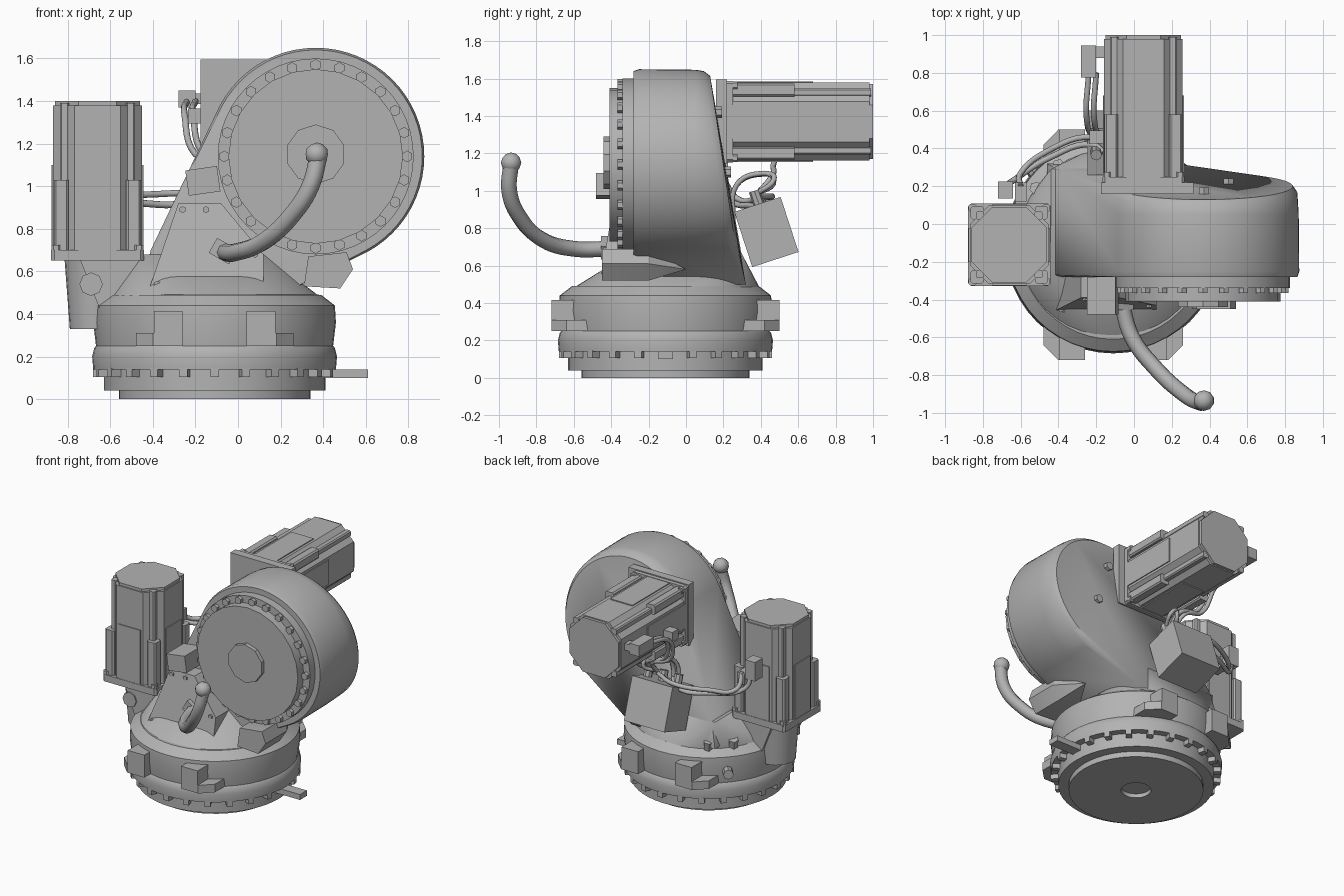
import bpy, bmesh
from math import cos, sin, pi, radians
from mathutils import Vector, Matrix

if "Cube" in bpy.data.objects:
    bpy.data.objects.remove(bpy.data.objects["Cube"], do_unlink=True)

grey = bpy.data.materials.new("cast_grey")
grey.use_nodes = True
grey.diffuse_color = (0.45, 0.45, 0.45, 1)
grey.node_tree.nodes["Principled BSDF"].inputs["Base Color"].default_value = (0.45, 0.45, 0.45, 1)

BASE = Vector((-0.11, -0.11, 0))
HUB = Vector((0.365, 0, 1.14))


def finish(name, bm, angle=30):
    bmesh.ops.recalc_face_normals(bm, faces=bm.faces)
    mesh = bpy.data.meshes.new(name)
    bm.to_mesh(mesh)
    bm.free()
    mesh.materials.append(grey)
    ob = bpy.data.objects.new(name, mesh)
    bpy.context.collection.objects.link(ob)
    bpy.ops.object.select_all(action="DESELECT")
    ob.select_set(True)
    bpy.context.view_layer.objects.active = ob
    bpy.ops.object.shade_smooth_by_angle(angle=radians(angle))


def box(name, center, size, rot=(0, 0, 0)):
    bm = bmesh.new()
    turn = Matrix.Identity(4)
    for angle, axis in zip(rot, "XYZ"):
        turn = Matrix.Rotation(radians(angle), 4, axis) @ turn
    mat = Matrix.Translation(center) @ turn @ Matrix.Diagonal((*size, 1))
    bmesh.ops.create_cube(bm, size=1, matrix=mat)
    finish(name, bm)


def cyl(name, start, end, r, sides=32, r2=None):
    start, end = Vector(start), Vector(end)
    axis = end - start
    mat = Matrix.Translation((start + end) / 2) @ axis.to_track_quat("Z", "Y").to_matrix().to_4x4()
    bm = bmesh.new()
    bmesh.ops.create_cone(bm, cap_ends=True, segments=sides, radius1=r,
                          radius2=r if r2 is None else r2, depth=axis.length, matrix=mat)
    finish(name, bm)


def hull(name, points, angle=30):
    bm = bmesh.new()
    for p in points:
        bm.verts.new(p)
    bmesh.ops.convex_hull(bm, input=bm.verts)
    loose = [v for v in bm.verts if not v.link_faces]
    bmesh.ops.delete(bm, geom=loose, context="VERTS")
    bmesh.ops.dissolve_limit(bm, angle_limit=0.01, verts=bm.verts, edges=bm.edges)
    finish(name, bm, angle)


def lathe(name, profile, center, steps=48):
    bm = bmesh.new()
    verts = [bm.verts.new((r, 0, z)) for r, z in profile]
    edges = [bm.edges.new(pair) for pair in zip(verts, verts[1:])]
    bmesh.ops.spin(bm, geom=verts + edges, axis=(0, 0, 1), cent=(0, 0, 0), angle=2 * pi, steps=steps)
    bmesh.ops.remove_doubles(bm, verts=bm.verts, dist=0.0005)
    bmesh.ops.translate(bm, verts=bm.verts, vec=center)
    finish(name, bm)


def tube(name, points, r):
    curve = bpy.data.curves.new(name, "CURVE")
    curve.dimensions = "3D"
    curve.bevel_depth = r
    curve.bevel_resolution = 2
    curve.resolution_u = 6
    curve.use_fill_caps = True
    spline = curve.splines.new("BEZIER")
    spline.bezier_points.add(len(points) - 1)
    for bp, p in zip(spline.bezier_points, points):
        bp.co = p
        bp.handle_left_type = bp.handle_right_type = "AUTO"
    curve.materials.append(grey)
    ob = bpy.data.objects.new(name, curve)
    bpy.context.collection.objects.link(ob)


def ring(center, r, n, axis="z"):
    for i in range(n):
        a = 2 * pi * i / n
        off = (cos(a), sin(a), 0) if axis == "z" else (cos(a), 0, sin(a))
        yield Vector(center) + r * Vector(off)


# Round base with rim teeth, side tab and side boss
lathe("base", [(0, .03), (.1, .03), (.1, 0), (.45, 0), (.45, .04), (.52, .04), (.52, .14),
               (.57, .14), (.575, .2), (.565, .24), (.557, .25), (.57, .36), (.565, .44),
               (.5, .49), (0, .5)], BASE)
for i, p in enumerate(ring(BASE + Vector((0, 0, .125)), .545, 24)):
    box("rim_bolt", p, (.05, .04, .04), (0, 0, i * 15))
box("side_tab", (.48, -.11, .12), (.26, .08, .04))
cyl("side_boss", (-.5, .24, .34), (-.57, .32, .34), .035, 8)

# Four stop lugs, each a block on a foot with its outer corner cut off
for sx in (-1, 1):
    for sy in (-1, 1):
        def lug(name, plan, low, high):
            hull(name, [(BASE.x + sx * x, BASE.y + sy * y, z) for x, y in plan for z in (low, high)])
        lug("lug_block", ((.15, .4), (.15, .61), (.285, .61), (.285, .4)), .25, .415)
        lug("lug_foot", ((.15, .4), (.15, .61), (.29, .61), (.37, .53), (.37, .38)), .25, .31)

# Neck flowing from the base into the leaning drum housing, whose back face tilts
neck = list(ring(BASE + Vector((0, 0, .47)), .51, 40))
neck += [Vector((x, y, .68)) for x in (-.44, .12) for y in (-.28, .29)]
hull("neck", neck, 40)
body = []
for y, r, tilt in ((-.28, .5, 0), (-.25, .51, 0), (.05, .507, 0), (.165, .5, -.14), (.2, .475, -.15)):
    for p in ring(HUB + Vector((0, y, 0)), r, 64, "y"):
        body.append(p + Vector((0, tilt * (p.z - HUB.z), 0)))
body += [Vector((x, y, .5)) for x in (-.46, .22) for y in (-.28, .32)]
body += [Vector((-.41, y, .7)) for y in (-.27, .29)]
hull("drum_housing", body, 35)

# Drum front: bolt flange, cap, hub and bolts
cyl("drum_flange", HUB + Vector((0, -.27, 0)), HUB + Vector((0, -.34, 0)), .46, 48)
cyl("drum_cap", HUB + Vector((0, -.33, 0)), HUB + Vector((0, -.41, 0)), .41, 24)
cyl("drum_hub", HUB + Vector((0, -.4, .01)), HUB + Vector((0, -.44, .01)), .14, 10)
for p in ring(HUB + Vector((0, -.33, 0)), .43, 24, "y"):
    cyl("drum_bolt", p, p + Vector((0, -.035, 0)), .027, 6)

# Stops beside the drum
box("upper_stop", (-.165, -.38, 1.025), (.15, .2, .12), (0, -8, 0))
hull("lower_stop", [(x, y, z) for x, z in ((.31, .53), (.33, .67), (.51, .69), (.54, .61), (.48, .52))
                    for y in (-.45, -.2)] + [(.42, 0, .58)])

# Front access panel with screws
outline = ((-.42, .51), (-.28, .92), (-.08, .92), (.12, .68), (.12, .51))
hull("panel_housing", [(x, y, z) for x, z in outline for y in (-.46 + .17 * (z - .51), -.2)])
for x, z in ((-.38, .54), (-.25, .54), (-.15, .54), (-.08, .54), (.08, .54),
             (-.26, .89), (-.15, .89), (.08, .68)):
    y = -.455 + .17 * (z - .51)
    cyl("panel_screw", (x, y + .02, z), (x, y - .015, z), .016, 6)

# Curved front hose with end knob
box("hose_socket", (-.07, -.41, .695), (.11, .09, .08), (0, 30, 0))
tube("front_hose", [(-.07, -.4, .69), (-.01, -.6, .69), (.12, -.77, .74), (.25, -.89, .86),
                    (.34, -.945, 1.0), (.38, -.935, 1.15)], .042)
bm = bmesh.new()
bmesh.ops.create_icosphere(bm, subdivisions=2, radius=.055, matrix=Matrix.Translation((.37, -.935, 1.15)))
finish("hose_knob", bm, 40)


def motor(name, origin, u, v, w, length):
    """Octagonal motor on a square flange, running from origin along w."""
    o, u, v, w = (Vector(t) for t in (origin, u, v, w))

    def block(part, half, cut, lo, hi, cu=0, cv=0):
        c = half - cut
        pts = [(sx * a, sy * b) for sx in (-1, 1) for sy in (-1, 1) for a, b in ((half, c), (c, half))]
        hull(name + part, [o + u * (a + cu) + v * (b + cv) + w * h for a, b in pts for h in (lo, hi)])

    block("_flange", .218, .015, 0, .05)
    block("_body", .208, .1, .04, length - .02)
    block("_end_cap", .2, .11, length - .03, length)
    for su in (-1, 1):
        for sv in (-1, 1):
            block("_corner_bar", .035, .01, .04, .38, su * .17, sv * .17)
            block("_end_rib", .022, .008, .38, length - .01, su * .155, sv * .155)
            block("_flange_bolt", .02, .008, .04, .075, su * .195, sv * .195)
    for d in (u, -u, v, -v):
        c = o + d * .2
        side = w.cross(d)
        hull(name + "_side_pad", [c + d * e + side * s + w * h for e in (0, .015)
                                  for s in (-.09, .09) for h in (.05, length * .6)])


# Upright motor on its gear housing
motor("upright_motor", (-.66, -.11, .65), (1, 0, 0), (0, 1, 0), (0, 0, 1), .75)
cyl("gear_housing", (-.66, -.11, .33), (-.66, -.11, .66), .13, 24, .155)
hull("gear_bracket", [(x, y, z) for x, z in ((-.74, .65), (-.42, .68), (-.4, .4), (-.64, .4))
                      for y in (-.27, .05)])
cyl("gear_boss", (-.69, -.18, .54), (-.69, -.28, .54), .055, 8)

# Rear motor on its mounting plate
box("rear_mount", (.07, .19, 1.37), (.49, .06, .45))
motor("rear_motor", (.05, .2, 1.37), (1, 0, 0), (0, 0, 1), (0, 1, 0), .8)

# Tilted junction box at the back
box("junction_box", (-.08, .43, .78), (.33, .26, .31), (18, 0, 0))
for x in (-.2, -.08, .04):
    cyl("cable_gland", (x, .4, .9), (x, .365, 1.0), .03, 8)

# Connectors and cables
box("rear_plug", (-.24, .86, 1.41), (.08, .17, .08))
box("rear_plug_arm", (-.19, .91, 1.41), (.1, .06, .05))
box("rear_socket", (-.2, .46, 1.33), (.07, .07, .07))
box("upright_plug", (-.68, .18, 1.1), (.08, .09, .14))
box("upright_socket", (-.6, .17, 1.02), (.06, .1, .08))
for k in (0, 1):
    d = k * .04
    tube("rear_cable", [(-.24 + d, .8, 1.4), (-.25 + d, .55, 1.33), (-.2 + d, .47, 1.15),
                        (-.05 + d, .46, 1.08), (-.03 + d, .37, .97)], .015)
    tube("upright_cable", [(-.68 + 2 * d, .2, 1.06), (-.64 + d, .23 + d, .96), (-.45, .35 + d, .92 + d),
                           (-.22, .42 + d, .93 + d), (-.16 + 3 * d, .38, .97)], .016)
    tube("loop_cable", [(.04 - 2 * d, .37, .98), (.06 - d, .47, 1.06), (-.03, .42 - d, 1.09),
                        (-.1 + d, .27, 1.03), (-.12 + d, .25, .85)], .014)

# Lifting bosses on the neck and plugs on the housing back
for x, y in ((-.5, .17), (-.38, .29)):
    cyl("neck_boss", (x, y, .44), (x - .02, y + .02, .54), .035, 6)
for x, z in ((.37, 1.42), (.5, 1.1)):
    cyl("housing_plug", (x, .14, z), (x, .235 - .15 * (z - 1.14), z), .03, 6)
